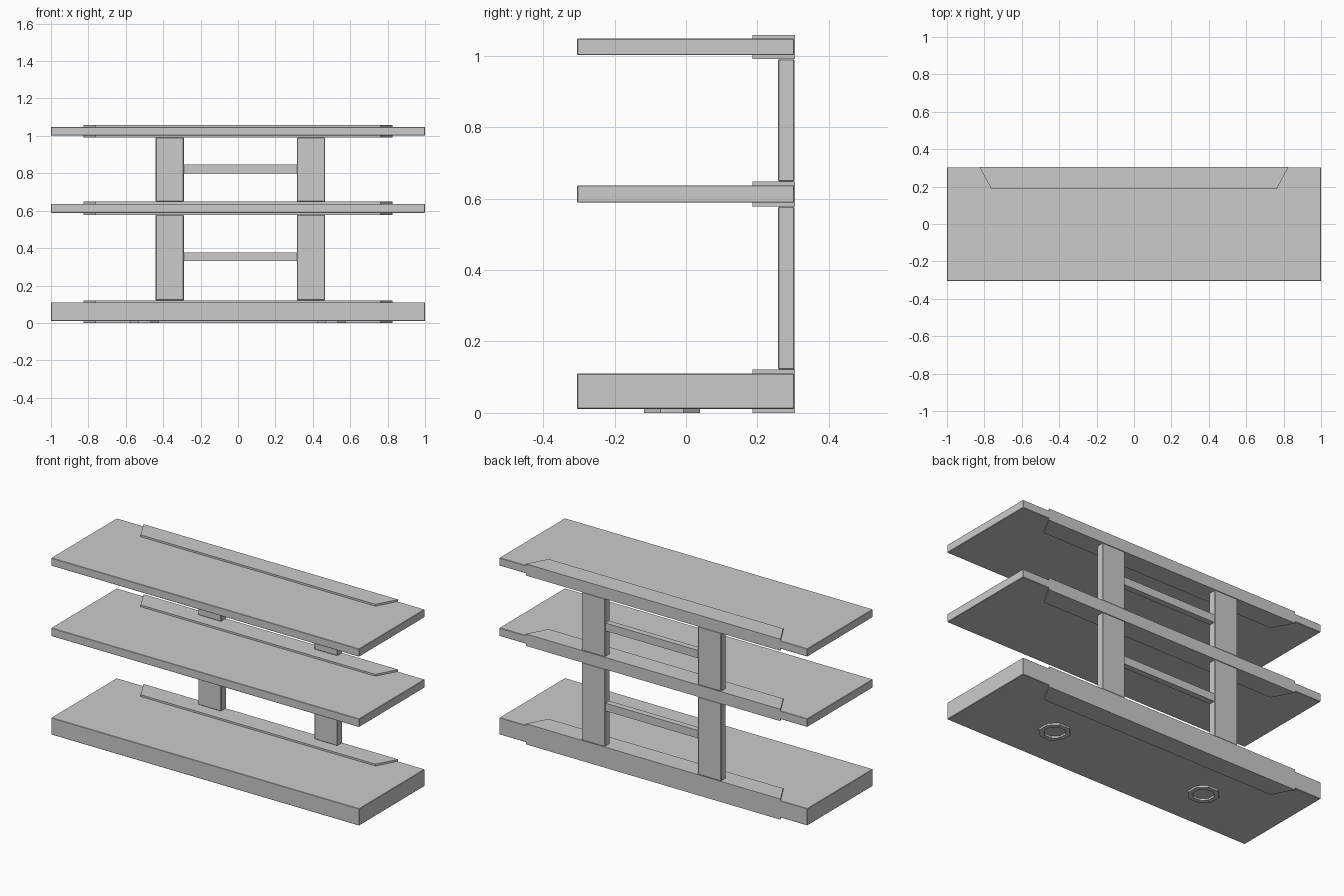
import bpy, bmesh
from math import cos, sin, pi

if "Cube" in bpy.data.objects:
    bpy.data.objects.remove(bpy.data.objects["Cube"])


def prism(name, rings, z0, z1, bevel=0.0):
    """Extrude an outline (or an outer and inner outline pair) from z0 to z1."""
    bm = bmesh.new()
    low = [[bm.verts.new((x, y, z0)) for x, y in r] for r in rings]
    high = [[bm.verts.new((x, y, z1)) for x, y in r] for r in rings]
    n = len(rings[0])
    for a, b in zip(low, high):
        for i in range(n):
            j = (i + 1) % n
            bm.faces.new((a[i], a[j], b[j], b[i]))
    for layer in (low, high):
        if len(rings) == 1:
            bm.faces.new(layer[0])
        else:
            for i in range(n):
                j = (i + 1) % n
                bm.faces.new((layer[0][i], layer[0][j], layer[1][j], layer[1][i]))
    bmesh.ops.recalc_face_normals(bm, faces=bm.faces)
    mesh = bpy.data.meshes.new(name)
    bm.to_mesh(mesh)
    bm.free()
    obj = bpy.data.objects.new(name, mesh)
    bpy.context.collection.objects.link(obj)
    if bevel:
        mod = obj.modifiers.new("edge_bevel", "BEVEL")
        mod.width = bevel
        mod.segments = 1
    return obj


def box(name, x0, x1, y0, y1, z0, z1, bevel=0.0):
    return prism(name, [[(x0, y0), (x1, y0), (x1, y1), (x0, y1)]], z0, z1, bevel)


def octagon(cx, cy, r):
    return [(cx + r * cos(pi / 8 + k * pi / 4), cy + r * sin(pi / 8 + k * pi / 4))
            for k in range(8)]


# Shelves with a tapered bracket sleeve wrapping each back edge
LIP = 0.011
levels = {"bottom": (0.011, 0.110), "middle": (0.589, 0.637), "top": (1.002, 1.048)}
sleeve = [(-0.827, 0.305), (-0.762, 0.186), (0.762, 0.186), (0.827, 0.305)]
for level, (z0, z1) in levels.items():
    box(level + "_shelf", -1, 1, -0.305, 0.303, z0, z1, 0.002)
    prism(level + "_bracket", [sleeve], z0 - LIP, z1 + LIP)

# Back posts and rungs between neighbouring shelves
spans = [("lower", 0.121, 0.578, 0.33), ("upper", 0.648, 0.991, 0.80)]
for span, z0, z1, rung in spans:
    for side, x0, x1 in (("left", -0.44, -0.29), ("right", 0.315, 0.465)):
        box(f"{span}_{side}_post", x0, x1, 0.258, 0.304, z0, z1, 0.003)
    box(span + "_rung", -0.29, 0.315, 0.262, 0.298, rung, rung + 0.046)

# Octagonal ring feet
for side, x in (("left", -0.5), ("right", 0.5)):
    prism(side + "_foot", [octagon(x, -0.039, 0.085), octagon(x, -0.039, 0.058)], 0, 0.012)
